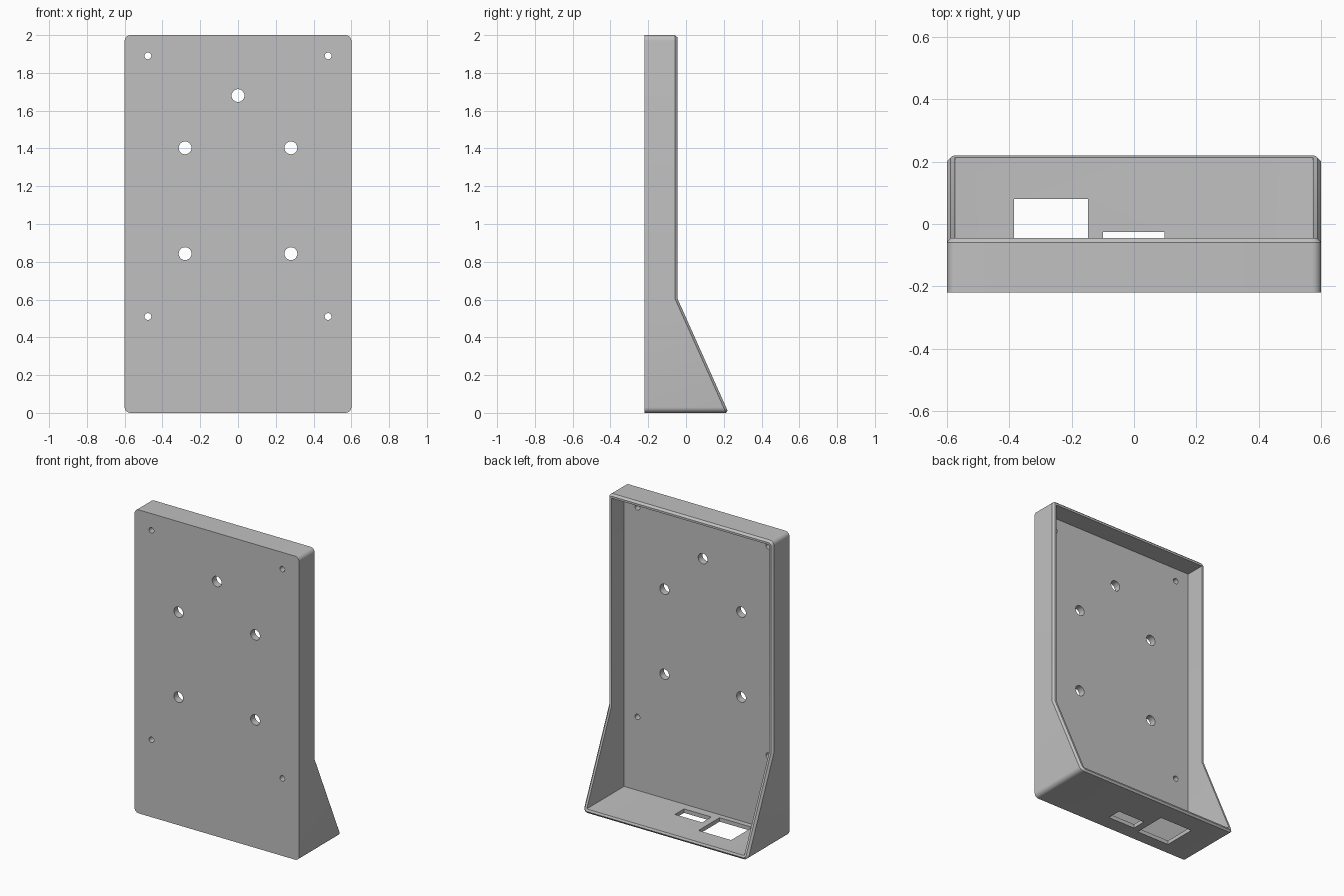
import bpy, bmesh, math
from mathutils import Matrix

if "Cube" in bpy.data.objects:
    bpy.data.objects.remove(bpy.data.objects["Cube"], do_unlink=True)

HALF_W, HEIGHT = 0.6, 2.0
FRONT, FLOOR = -0.22, -0.175      # outer and inner face of the front plate
WALL, CHAMFER, RADIUS = 0.026, 0.0125, 0.03
KINK = 0.605                      # height where the sides begin to flare


def rim(z):
    """Depth of the open back edge at height z."""
    return -0.045 + max(0.0, KINK - z) * 0.447


def ring(bm, inset, depth):
    """Rounded rectangle loop in x-z, with y given by depth(z)."""
    r = max(RADIUS - inset, 0.004)
    w, lo, hi = HALF_W - inset, inset, HEIGHT - inset
    corners = [(w - r, hi - r), (r - w, hi - r), (r - w, lo + r), (w - r, lo + r)]
    pts = []
    for i, (cx, cz) in enumerate(corners):
        for k in range(7):
            a = math.radians(90 * i + 15 * k)
            pts.append((cx + r * math.cos(a), cz + r * math.sin(a)))
        if i % 2:
            pts.append((-w if i == 1 else w, KINK))
    return [bm.verts.new((x, depth(z), z)) for x, z in pts]


def make_object(name, bm):
    bmesh.ops.recalc_face_normals(bm, faces=bm.faces)
    mesh = bpy.data.meshes.new(name)
    bm.to_mesh(mesh)
    bm.free()
    obj = bpy.data.objects.new(name, mesh)
    bpy.context.collection.objects.link(obj)
    return obj


# Open-backed shell: front plate, outer walls, chamfered rim, inner walls, floor
bm = bmesh.new()
rings = [
    ring(bm, 0, lambda z: FRONT),
    ring(bm, 0, lambda z: rim(z) - 0.0135),
    ring(bm, CHAMFER, rim),
    ring(bm, WALL, rim),
    ring(bm, WALL, lambda z: FLOOR),
]
for a, b in zip(rings, rings[1:]):
    for i in range(len(a)):
        j = (i + 1) % len(a)
        bm.faces.new((a[i], a[j], b[j], b[i]))
bm.faces.new(rings[0])
bm.faces.new(rings[-1])
shell = make_object("wall_housing", bm)

# Cutters: mounting holes, screw holes and the two bottom ports
bm = bmesh.new()
turn = Matrix.Rotation(math.pi / 2, 4, 'X')
holes = [(0, 1.68, 0.034)]
for s in (-1, 1):
    holes += [(s * 0.28, z, 0.034) for z in (1.403, 0.843)]
    holes += [(s * 0.477, z, 0.018) for z in (1.89, 0.51)]
for x, z, r in holes:
    bmesh.ops.create_cone(bm, cap_ends=True, segments=32, radius1=r, radius2=r, depth=0.12,
                          matrix=Matrix.Translation((x, -0.2, z)) @ turn)
for x0, x1, y0, y1 in ((-0.385, -0.147, -0.14, 0.08), (-0.1, 0.098, -0.12, -0.025)):
    centre = Matrix.Translation(((x0 + x1) / 2, (y0 + y1) / 2, 0))
    bmesh.ops.create_cube(bm, size=1, matrix=centre @ Matrix.Diagonal((x1 - x0, y1 - y0, 0.1, 1)))
cutter = make_object("hole_cutter", bm)
cutter.hide_render = True

# Apply the cut, then drop the helper
mod = shell.modifiers.new("holes", 'BOOLEAN')
mod.operation, mod.solver, mod.object = 'DIFFERENCE', 'EXACT', cutter
bpy.context.view_layer.objects.active = shell
bpy.ops.object.select_all(action='DESELECT')
shell.select_set(True)
bpy.ops.object.modifier_apply(modifier=mod.name)
bpy.data.objects.remove(cutter, do_unlink=True)
bpy.ops.object.shade_smooth_by_angle(angle=math.radians(30))

# Single grey plastic
grey = bpy.data.materials.new("grey_plastic")
grey.use_nodes = True
colour = (0.53, 0.53, 0.53, 1)
grey.diffuse_color = colour
grey.node_tree.nodes["Principled BSDF"].inputs["Base Color"].default_value = colour
shell.data.materials.clear()
shell.data.materials.append(grey)
